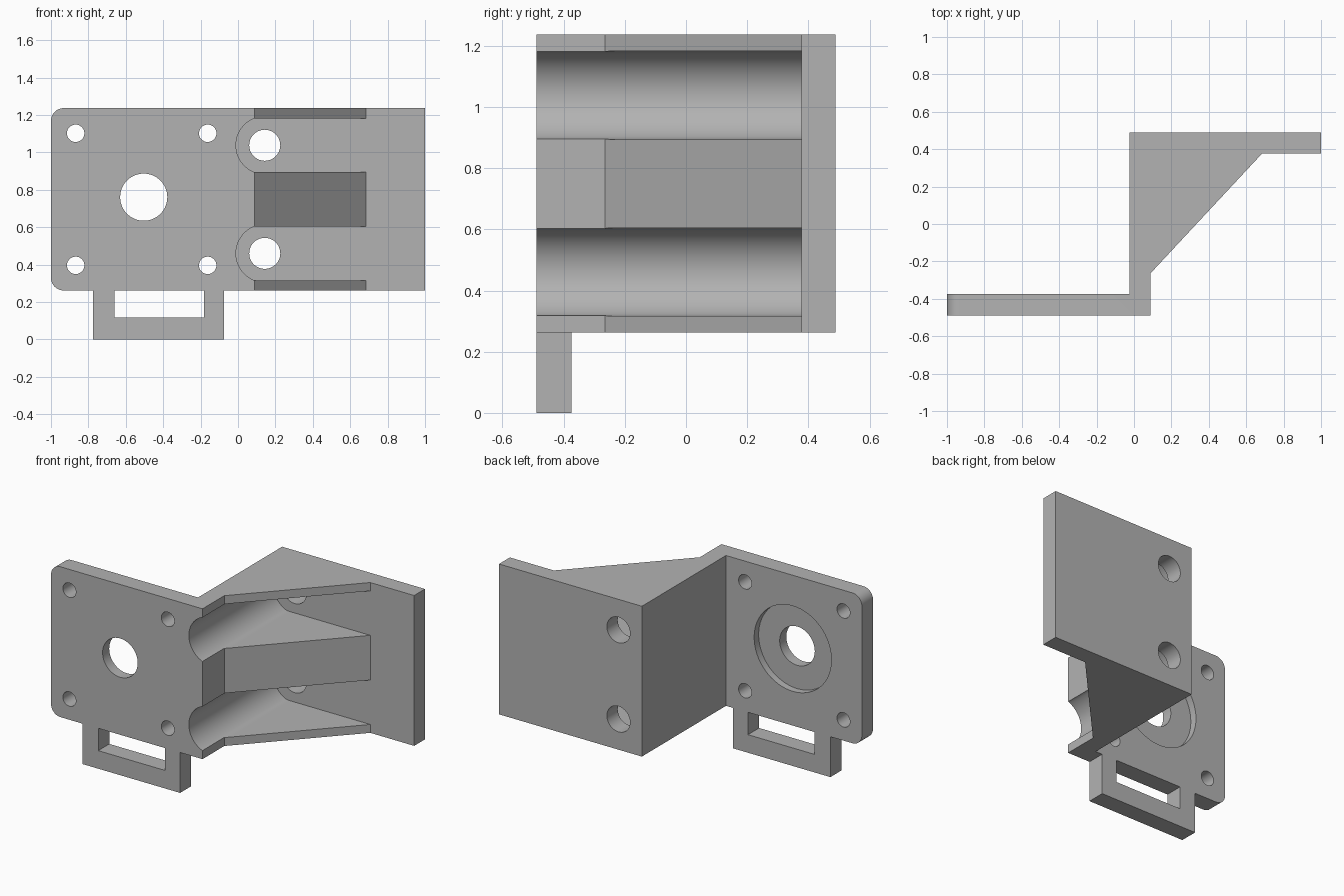
import bpy, bmesh, math
from mathutils import Vector

cube = bpy.data.objects.get("Cube")
if cube:
    bpy.data.objects.remove(cube, do_unlink=True)

grey = bpy.data.materials.new("plain grey")
grey.use_nodes = True
grey.diffuse_color = (0.45, 0.45, 0.45, 1)
grey.node_tree.nodes["Principled BSDF"].inputs["Base Color"].default_value = grey.diffuse_color

BOTTOM, TOP = 0.262, 1.237           # height range of the bracket
FRONT, BACK = -0.488, 0.488          # depth range
PLATE_BACK, FLANGE_FRONT = -0.374, 0.377
MIDDLE = (BOTTOM + TOP) / 2
CHANNEL_X, CHANNEL_STEP = 0.143, 0.289


def extrude(name, points, offset):
    """Prism made from a closed outline swept along an offset."""
    bm = bmesh.new()
    face = bm.faces.new([bm.verts.new(p) for p in points])
    swept = bmesh.ops.extrude_face_region(bm, geom=[face])["geom"]
    verts = [v for v in swept if isinstance(v, bmesh.types.BMVert)]
    bmesh.ops.translate(bm, verts=verts, vec=Vector(offset))
    bmesh.ops.recalc_face_normals(bm, faces=bm.faces)
    mesh = bpy.data.meshes.new(name)
    bm.to_mesh(mesh)
    bm.free()
    mesh.materials.append(grey)
    obj = bpy.data.objects.new(name, mesh)
    bpy.context.collection.objects.link(obj)
    return obj


def along_y(name, outline, y0, y1):
    return extrude(name, [(x, y0, z) for x, z in outline], (0, y1 - y0, 0))


def circle(x, z, r, n=64):
    return [(x + r * math.cos(math.tau * i / n), z + r * math.sin(math.tau * i / n))
            for i in range(n)]


def combine(target, tool, operation):
    mod = target.modifiers.new(operation.title(), "BOOLEAN")
    mod.operation, mod.solver, mod.object = operation, "EXACT", tool
    bpy.context.view_layer.objects.active = target
    bpy.ops.object.modifier_apply(modifier=mod.name)
    bpy.data.objects.remove(tool, do_unlink=True)


def drill(x, z, r, y0, y1):
    combine(bracket, along_y("drill", circle(x, z, r), y0, y1), "DIFFERENCE")


# Bracket: motor plate, gusset block and rear flange from one plan outline
plan = [(-1, FRONT), (0.087, FRONT), (0.087, -0.265), (0.685, FLANGE_FRONT),
        (1, FLANGE_FRONT), (1, BACK), (-0.025, BACK), (-0.025, PLATE_BACK), (-1, PLATE_BACK)]
bracket = extrude("motor_bracket", [(x, y, BOTTOM) for x, y in plan], (0, 0, TOP - BOTTOM))

# Rounded outer corners of the motor plate
bm = bmesh.new()
bm.from_mesh(bracket.data)
corners = [e for e in bm.edges if all(v.co.x < -0.99 for v in e.verts)
           and abs(e.verts[0].co.y - e.verts[1].co.y) > 0.05]
bmesh.ops.bevel(bm, geom=corners, offset=0.068, segments=10, profile=0.5, affect="EDGES")
bm.to_mesh(bracket.data)
bm.free()

# Strap loop below the plate
loop = [(-0.774, 0), (-0.074, 0), (-0.074, 0.3), (-0.183, 0.3),
        (-0.183, 0.117), (-0.661, 0.117), (-0.661, 0.3), (-0.774, 0.3)]
combine(bracket, along_y("strap_loop", loop, FRONT, PLATE_BACK), "UNION")

# Round-bottomed tool channels with screw holes through the flange
for side in (-1, 1):
    z = MIDDLE + side * CHANNEL_STEP
    arc = []
    for i in range(33):
        a = math.pi / 2 + math.pi * i / 32
        rise = max(-0.144, min(0.144, 0.154 * math.sin(a)))
        arc.append((CHANNEL_X + 0.154 * math.cos(a), z + rise))
    outline = [(0.8, z + 0.144)] + arc + [(0.8, z - 0.144)]
    combine(bracket, along_y("channel", outline, -0.6, FLANGE_FRONT), "DIFFERENCE")
    drill(CHANNEL_X, z, 0.083, 0.3, 0.6)

# Motor boss recess, shaft hole and four screw holes
drill(-0.504, 0.761, 0.277, PLATE_BACK - 0.046, -0.3)
drill(-0.504, 0.761, 0.126, -0.6, -0.3)
for sx in (-1, 1):
    for sz in (-1, 1):
        drill(-0.515 + sx * 0.353, MIDDLE + sz * 0.353, 0.0465, -0.6, -0.3)

# Smooth curved walls, crisp edges
bpy.ops.object.select_all(action="DESELECT")
bracket.select_set(True)
bpy.context.view_layer.objects.active = bracket
bpy.ops.object.shade_smooth_by_angle(angle=math.radians(30))
